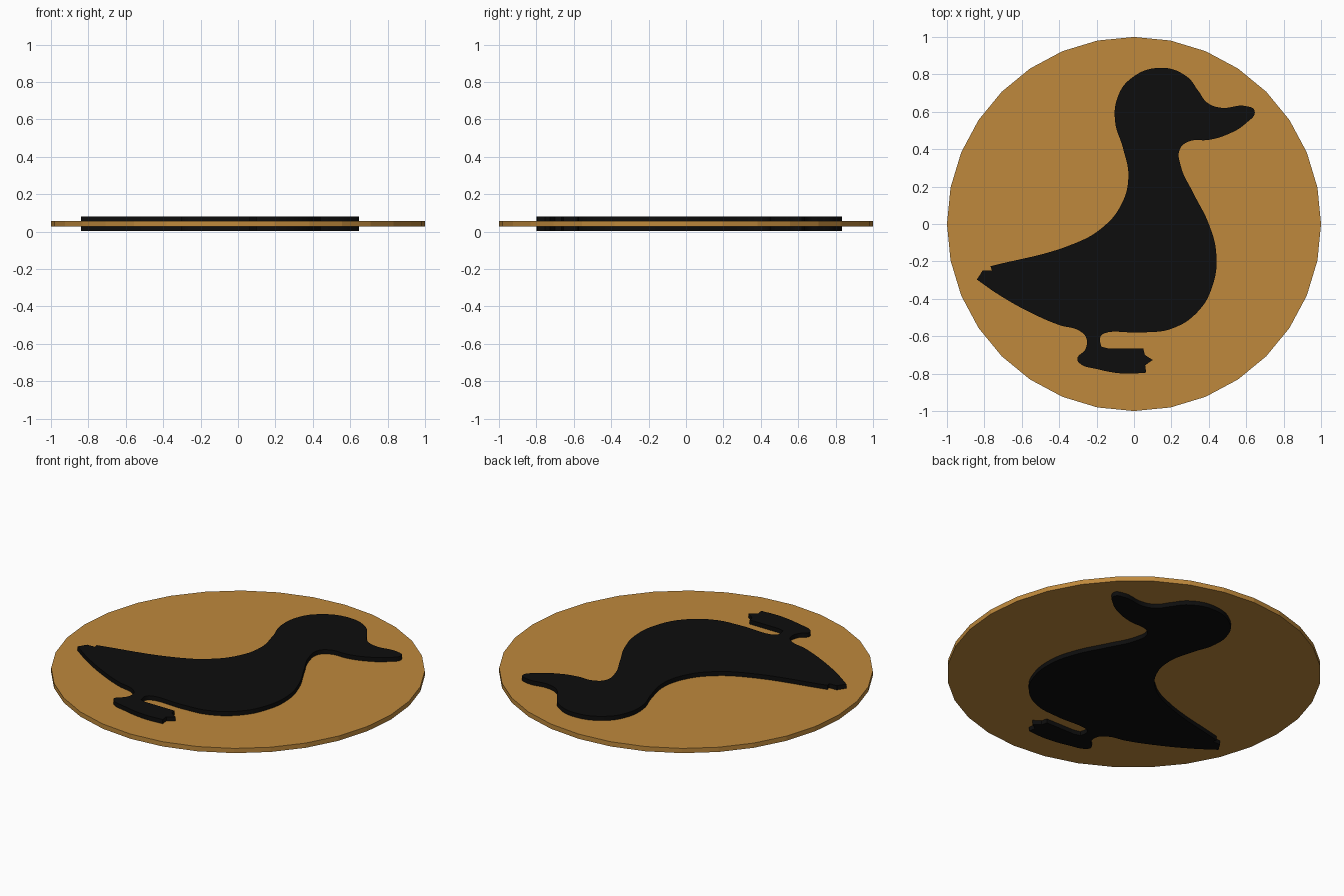
import bpy
import math

cube = bpy.data.objects.get("Cube")
if cube:
    bpy.data.objects.remove(cube, do_unlink=True)


def make_material(name, color):
    material = bpy.data.materials.new(name)
    material.use_nodes = True
    material.diffuse_color = color
    material.node_tree.nodes["Principled BSDF"].inputs["Base Color"].default_value = color
    return material


tan = make_material("golden tan", (0.52, 0.25, 0.045, 1))
black = make_material("soft black", (0.004, 0.004, 0.004, 1))

MIDDLE = 0.042
DISC_THICKNESS = 0.028
DUCK_THICKNESS = 0.078

# Thin round backing plate
bpy.ops.mesh.primitive_cylinder_add(vertices=32, radius=1, depth=DISC_THICKNESS,
                                    location=(0, 0, MIDDLE),
                                    rotation=(0, 0, math.pi / 32 * 0))
disc = bpy.context.object
disc.name = "round_plate"
disc.data.materials.append(tan)

# Duck outline, clockwise from the top of the head; strings mark sharp corners
head_and_bill = [(.14, .835), (.28, .79), (.345, .71), (.39, .65), (.46, .622),
                 (.6, .63), (.645, .605), (.6, .54), (.49, .475), (.4, .45),
                 (.29, .44), (.245, .4)]
breast_and_belly = [(.25, .31), (.32, .16), (.4, 0), (.44, -.16), (.42, -.33),
                    (.34, -.47), (.2, -.56), (.05, -.58), (-.16, -.585), (-.18, -.605)]
foot_tip = [(-.176, -.655), (-.14, -.665), (.05, -.666), (.058, -.7), (.1, -.727),
            (.06, -.755), (.065, -.795)]
foot_and_leg = [(-.05, -.8), (-.2, -.775), (-.29, -.745), (-.303, -.72),
                (-.26, -.67), (-.255, -.61), (-.29, -.572)]
rump = [(-.4, -.54), (-.55, -.475), (-.72, -.38)]
tail_tip = [(-.84, -.297), (-.81, -.25), (-.76, -.248), (-.767, -.226)]
back_and_neck = [(-.32, -.105), (-.17, -.02), (-.07, .1), (-.03, .25),
                 (-.06, .41), (-.1, .54), (-.09, .67), (-.02, .775)]

sections = [(head_and_bill, "AUTO"), (breast_and_belly, "AUTO"), (foot_tip, "VECTOR"),
            (foot_and_leg, "AUTO"), (rump, "AUTO"), (tail_tip, "VECTOR"),
            (back_and_neck, "AUTO")]
outline = [(point, handle) for points, handle in sections for point in points]

# Flat silhouette, filled and extruded through both sides of the plate
curve = bpy.data.curves.new("duck_outline", "CURVE")
curve.dimensions = "2D"
curve.fill_mode = "BOTH"
curve.extrude = DUCK_THICKNESS / 2
curve.resolution_u = 8
spline = curve.splines.new("BEZIER")
spline.bezier_points.add(len(outline) - 1)
spline.use_cyclic_u = True
for knot, ((x, y), handle) in zip(spline.bezier_points, outline):
    knot.co = (x, y, 0)
    knot.handle_left_type = knot.handle_right_type = handle
curve.materials.append(black)

duck = bpy.data.objects.new("duck_silhouette", curve)
duck.location.z = MIDDLE
bpy.context.collection.objects.link(duck)

# Turn the silhouette into a mesh with crisp rims
bpy.ops.object.select_all(action="DESELECT")
duck.select_set(True)
bpy.context.view_layer.objects.active = duck
bpy.ops.object.convert(target="MESH")
bpy.ops.object.shade_smooth_by_angle(angle=math.radians(30))
